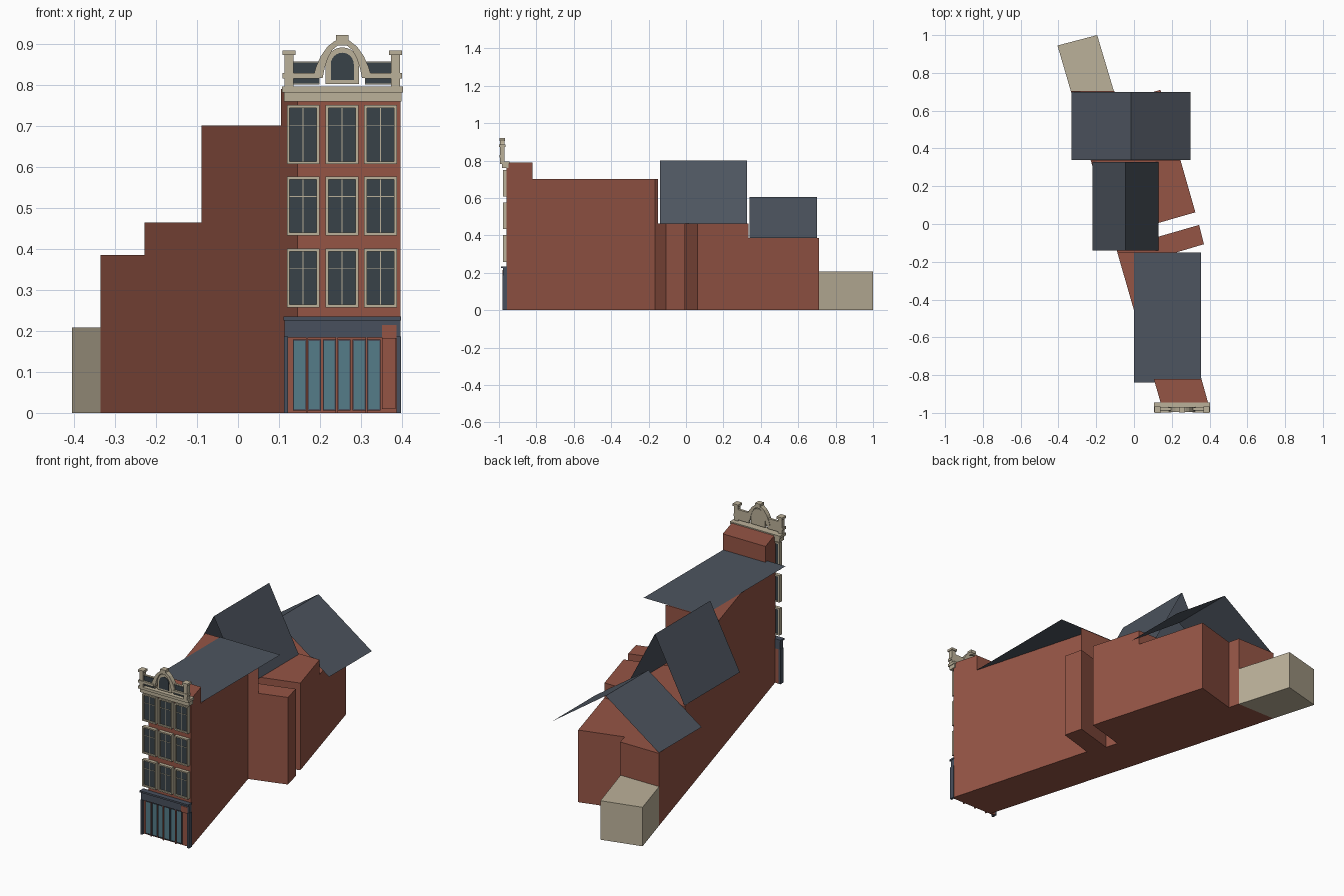
import bpy, bmesh, math

if "Cube" in bpy.data.objects:
    bpy.data.objects.remove(bpy.data.objects["Cube"])


def material(name, rgb):
    m = bpy.data.materials.new(name)
    m.diffuse_color = (*rgb, 1)
    m.use_nodes = True
    m.node_tree.nodes["Principled BSDF"].inputs["Base Color"].default_value = m.diffuse_color
    return m


BRICK = material("brick", (0.30, 0.09, 0.06))
CREAM = material("sandstone", (0.50, 0.44, 0.32))
SLATE = material("slate", (0.075, 0.09, 0.115))
GLASS = material("dark_glass", (0.04, 0.055, 0.065))
SHOP = material("shop_paint", (0.065, 0.08, 0.11))
PANE = material("shop_glass", (0.09, 0.20, 0.25))


def finish(name, bm, mat, closed=True):
    if closed:
        bmesh.ops.recalc_face_normals(bm, faces=bm.faces)
    me = bpy.data.meshes.new(name)
    bm.to_mesh(me)
    bm.free()
    me.materials.append(mat)
    ob = bpy.data.objects.new(name, me)
    bpy.context.collection.objects.link(ob)
    return ob


def prism(name, loop, offset, mat):
    """Extrude a closed 3D loop along an offset vector."""
    bm = bmesh.new()
    f = bm.faces.new([bm.verts.new(p) for p in loop])
    r = bmesh.ops.extrude_face_region(bm, geom=[f])
    vs = [g for g in r["geom"] if isinstance(g, bmesh.types.BMVert)]
    bmesh.ops.translate(bm, verts=vs, vec=offset)
    if not any(len(e.link_faces) == 2 and f in e.link_faces for e in f.edges):
        bm.faces.new(list(reversed(f.verts)))
    return finish(name, bm, mat)


def box(name, x0, x1, z0, z1, y0, y1, mat):
    return prism(name, [(x0, y0, z0), (x1, y0, z0), (x1, y0, z1), (x0, y0, z1)],
                 (0, y1 - y0, 0), mat)


def facade_shape(name, pts, y0, y1, mat):
    return prism(name, [(x, y0, z) for x, z in pts], (0, y1 - y0, 0), mat)


def ring(name, x0, x1, z0, z1, t, y0, y1, mat):
    """Rectangular frame around an opening."""
    bm = bmesh.new()
    outer = [(x0, z0), (x1, z0), (x1, z1), (x0, z1)]
    inner = [(x0 + t, z0 + t), (x1 - t, z0 + t), (x1 - t, z1 - t), (x0 + t, z1 - t)]
    v = [[bm.verts.new((x, y, z)) for x, z in lp] for lp, y in
         ((outer, y0), (inner, y0), (inner, y1), (outer, y1))]
    for a in range(4):
        for i in range(4):
            b, j = (a + 1) % 4, (i + 1) % 4
            bm.faces.new((v[a][i], v[a][j], v[b][j], v[b][i]))
    return finish(name, bm, mat)


def clip(poly, y, keep):
    """Keep the part of a footprint above (+1) or below (-1) a y line."""
    out = []
    for (ax, ay), (bx, by) in zip(poly, poly[1:] + poly[:1]):
        da, db = (ay - y) * keep, (by - y) * keep
        if da >= 0:
            out.append((ax, ay))
        if da * db < 0:
            t = da / (da - db)
            out.append((ax + (bx - ax) * t, y))
    return out


# Brick body: one slanted footprint, stepped down in height towards the back
footprint = [(0.145, -0.96), (0.396, -0.96), (0.175, -0.165), (0.37, -0.107),
             (0.345, -0.005), (0.13, -0.067), (0.11, 0.0), (0.325, 0.062),
             (0.14, 0.71), (-0.09, 0.645), (-0.105, 0.705), (-0.335, 0.705)]
bands = [("front_block", -1, -0.82, 0.79), ("main_block", -0.82, -0.15, 0.702),
         ("middle_block", -0.15, 0.335, 0.465), ("rear_block", 0.335, 1, 0.385)]
for name, y0, y1, h in bands:
    part = clip(clip(footprint, y0, 1), y1, -1)
    prism(name, [(x, y, 0) for x, y in part], (0, 0, h), BRICK)

# Low annex at the back
annex = [(-0.335, 0.705), (-0.107, 0.705), (-0.195, 1.0), (-0.405, 0.945)]
prism("rear_annex", [(x, y, 0) for x, y in annex], (0, 0, 0.208), CREAM)


# Thin roof sheets, swept along y from a cross-section
def roof(name, section, y0, y1):
    bm = bmesh.new()
    rows = [[bm.verts.new((x, y, z)) for x, z in section] for y in (y0, y1)]
    for i in range(len(section) - 1):
        bm.faces.new((rows[0][i], rows[0][i + 1], rows[1][i + 1], rows[1][i]))
    finish(name, bm, SLATE, closed=False)


roof("flat_roof", [(0.0, 0.705), (0.355, 0.705)], -0.84, -0.15)
roof("middle_gable_roof", [(-0.22, 0.465), (-0.045, 0.80), (0.13, 0.465)], -0.14, 0.327)
roof("rear_gable_roof", [(-0.33, 0.385), (-0.015, 0.605), (0.30, 0.385)], 0.34, 0.70)

# Upper windows: three floors of three
for z0 in (0.257, 0.433, 0.607):
    for xc in (0.159, 0.2535, 0.348):
        x0, x1, z1 = xc - 0.04, xc + 0.04, z0 + 0.144
        ring("window_frame", x0, x1, z0, z1, 0.007, -0.978, -0.958, CREAM)
        box("window_glass", x0 + 0.006, x1 - 0.006, z0 + 0.006, z1 - 0.006, -0.97, -0.961, GLASS)
        box("window_mullion", xc - 0.001, xc + 0.001, z0 + 0.006, z1 - 0.006, -0.972, -0.969, CREAM)
        box("window_transom", x0 + 0.006, x1 - 0.006, z0 + 0.094, z0 + 0.096, -0.972, -0.969, CREAM)

# Cornice and side parapets, mirrored about the facade centre
CX = 0.2545
box("cornice", 0.112, 0.399, 0.76, 0.782, -0.985, -0.948, CREAM)
box("cornice_ledge", 0.107, 0.403, 0.782, 0.796, -0.995, -0.945, CREAM)


def both_sides(name, d0, d1, z0, z1, y0, y1, mat):
    for s in (-1, 1):
        a, b = sorted((CX + s * d0, CX + s * d1))
        box(name, a, b, z0, z1, y0, y1, mat)


both_sides("parapet_post", 0.119, 0.141, 0.796, 0.875, -0.995, -0.97, CREAM)
both_sides("post_cap", 0.114, 0.146, 0.873, 0.885, -1.0, -0.965, CREAM)
both_sides("parapet_panel", 0.055, 0.119, 0.802, 0.857, -0.985, -0.972, CREAM)
both_sides("parapet_panel_face", 0.057, 0.119, 0.804, 0.855, -0.987, -0.985, GLASS)
both_sides("parapet_rail", 0.055, 0.146, 0.816, 0.829, -0.998, -0.972, CREAM)

# Central arched dormer: framed window under a sweeping arch band
def arch(r, z0, spring, n=12):
    return ([(CX - r, z0), (CX + r, z0)] +
            [(CX + r * math.cos(math.pi * i / n), spring + r * math.sin(math.pi * i / n))
             for i in range(n + 1)])


facade_shape("dormer_surround", arch(0.041, 0.803, 0.851)[:1] + arch(0.041, 0.803, 0.851)[1:2]
             + arch(0.041, 0.804, 0.851)[2:], -0.985, -0.972, CREAM)
facade_shape("dormer_glass", arch(0.028, 0.813, 0.851), -0.988, -0.984, GLASS)
half = [(0.060, 0.817), (0.054, 0.842), (0.044, 0.868), (0.030, 0.890), (0.015, 0.902)]
curve = [(-d, z) for d, z in half] + [(0, 0.905)] + [(d, z) for d, z in reversed(half)]
bm = bmesh.new()
rows = []
for d, z in curve:
    k = d / 0.06
    rows.append([bm.verts.new((CX + d + o * k * 0.012, y, z + o * (1 - abs(k)) * 0.008))
                 for o, y in ((-1, -0.995), (1, -0.995), (1, -0.97), (-1, -0.97))])
for a, b in zip(rows, rows[1:]):
    for i in range(4):
        bm.faces.new((a[i], a[(i + 1) % 4], b[(i + 1) % 4], b[i]))
bm.faces.new(rows[0])
bm.faces.new(rows[-1])
finish("arch_band", bm, CREAM)
box("arch_cap", CX - 0.015, CX + 0.015, 0.905, 0.922, -0.998, -0.968, CREAM)

# Shop front
box("shop_fascia", 0.113, 0.396, 0.184, 0.226, -0.978, -0.956, SHOP)
box("shop_ledge", 0.111, 0.398, 0.226, 0.235, -0.988, -0.956, SHOP)
box("shop_pilaster_left", 0.112, 0.122, 0, 0.186, -0.982, -0.956, SHOP)
box("shop_pilaster_right", 0.387, 0.398, 0, 0.186, -0.982, -0.956, SHOP)
box("shop_wall", 0.122, 0.387, 0, 0.186, -0.966, -0.957, BRICK)
for x0 in (0.136, 0.209, 0.282):
    for x in (x0, x0 + 0.036):
        ring("shop_window_frame", x - 0.002, x + 0.030, 0.006, 0.179, 0.003, -0.972, -0.965, SHOP)
        box("shop_window_glass", x, x + 0.028, 0.008, 0.177, -0.970, -0.966, PANE)
    box("shop_window_post", x0 + 0.0295, x0 + 0.0345, 0, 0.186, -0.976, -0.965, BRICK)
box("shop_door", 0.351, 0.385, 0.01, 0.182, -0.970, -0.965, BRICK)
box("door_lintel", 0.351, 0.387, 0.182, 0.215, -0.980, -0.977, BRICK)
